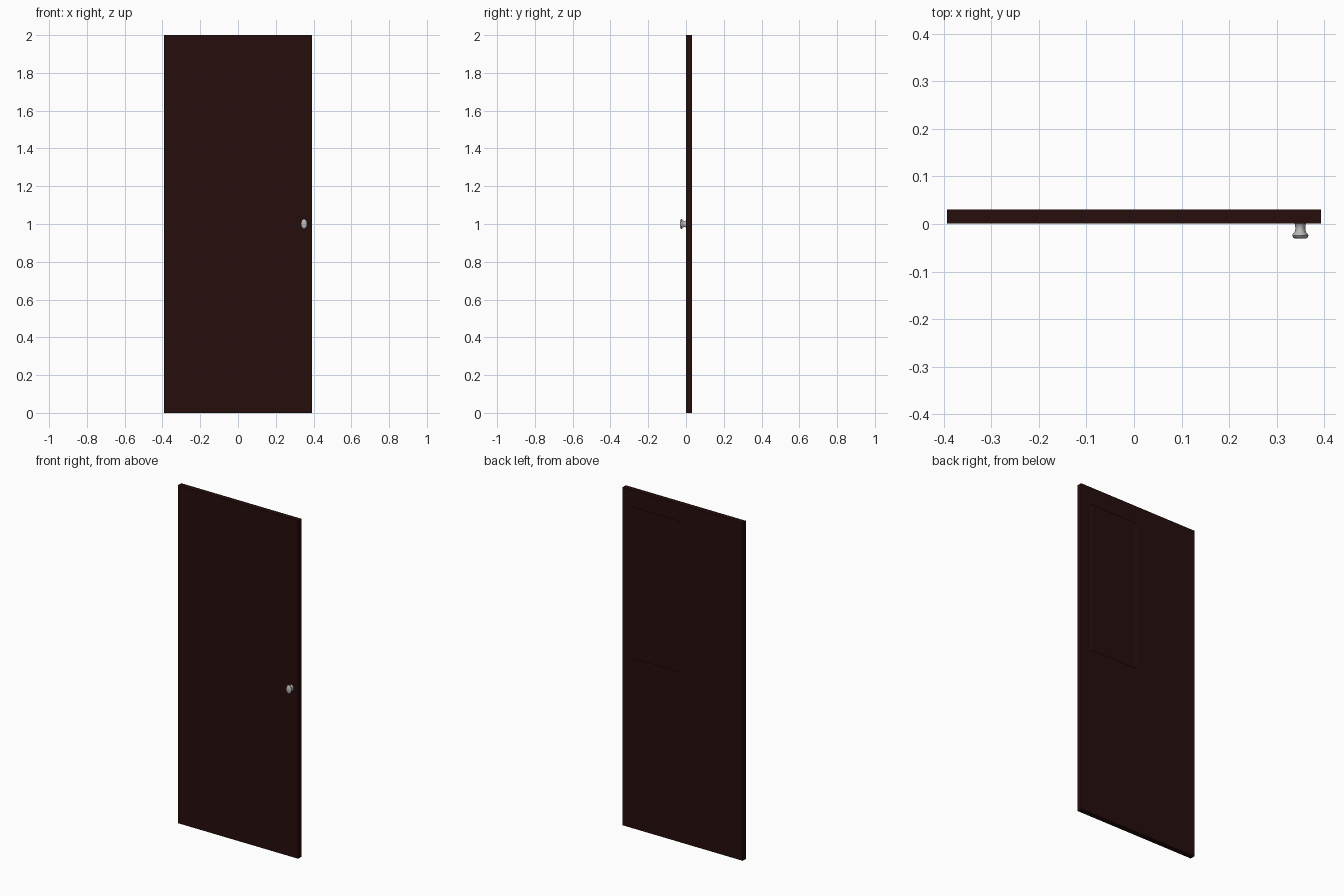
import bpy, bmesh, math
from mathutils import Vector

if "Cube" in bpy.data.objects:
    bpy.data.objects.remove(bpy.data.objects["Cube"])


def material(name, rgb):
    m = bpy.data.materials.new(name)
    m.diffuse_color = (*rgb, 1)
    m.use_nodes = True
    m.node_tree.nodes["Principled BSDF"].inputs["Base Color"].default_value = m.diffuse_color
    return m


def make_object(name, bm, mat):
    bmesh.ops.recalc_face_normals(bm, faces=bm.faces)
    me = bpy.data.meshes.new(name)
    bm.to_mesh(me)
    bm.free()
    me.materials.append(mat)
    ob = bpy.data.objects.new(name, me)
    bpy.context.collection.objects.link(ob)
    return ob


wood = material("dark brown wood", (0.0185, 0.0042, 0.0038))
metal = material("grey metal", (0.5, 0.49, 0.48))

# Door slab
W, Y0, Y1, H = 0.393, 0.001, 0.031, 2.0
bm = bmesh.new()
bmesh.ops.create_cube(bm, size=1)
for v in bm.verts:
    v.co = Vector((v.co.x * 2 * W, (Y0 + Y1) / 2 + v.co.y * (Y1 - Y0), (v.co.z + 0.5) * H))

# Grooved panel outline on the upper back
X0, X1, Z0, Z1 = 0.01, 0.325, 1.0, 1.9
for co, no in [((X0, 0, 0), (1, 0, 0)), ((X1, 0, 0), (1, 0, 0)),
               ((0, 0, Z0), (0, 0, 1)), ((0, 0, Z1), (0, 0, 1))]:
    bmesh.ops.bisect_plane(bm, geom=bm.verts[:] + bm.edges[:] + bm.faces[:],
                           plane_co=co, plane_no=no)
bm.normal_update()
panel = []
for f in bm.faces:
    c = f.calc_center_median()
    if f.normal.y > 0.9 and X0 < c.x < X1 and Z0 < c.z < Z1:
        panel.append(f)
for depth in (-0.002, 0.002):
    bmesh.ops.inset_region(bm, faces=panel, thickness=0.005, depth=depth)
make_object("door_panel", bm, wood)

# Oval knob turned from a profile of (distance from door, radius)
profile = [(0, 0.0125), (0.003, 0.011), (0.012, 0.0105), (0.018, 0.012),
           (0.022, 0.016), (0.025, 0.017), (0.029, 0.0155), (0.032, 0.011)]
N = 24
bm = bmesh.new()
rings = []
for d, r in profile:
    rings.append([bm.verts.new((0.35 + r * math.cos(2 * math.pi * i / N), Y0 - d,
                                1.0 + 1.55 * r * math.sin(2 * math.pi * i / N)))
                  for i in range(N)])
for a, b in zip(rings, rings[1:]):
    for i in range(N):
        j = (i + 1) % N
        bm.faces.new((a[i], a[j], b[j], b[i]))
bm.faces.new(rings[0])
bm.faces.new(rings[-1])
knob = make_object("door_knob", bm, metal)
bpy.context.view_layer.objects.active = knob
knob.select_set(True)
bpy.ops.object.shade_smooth_by_angle(angle=math.radians(40))
